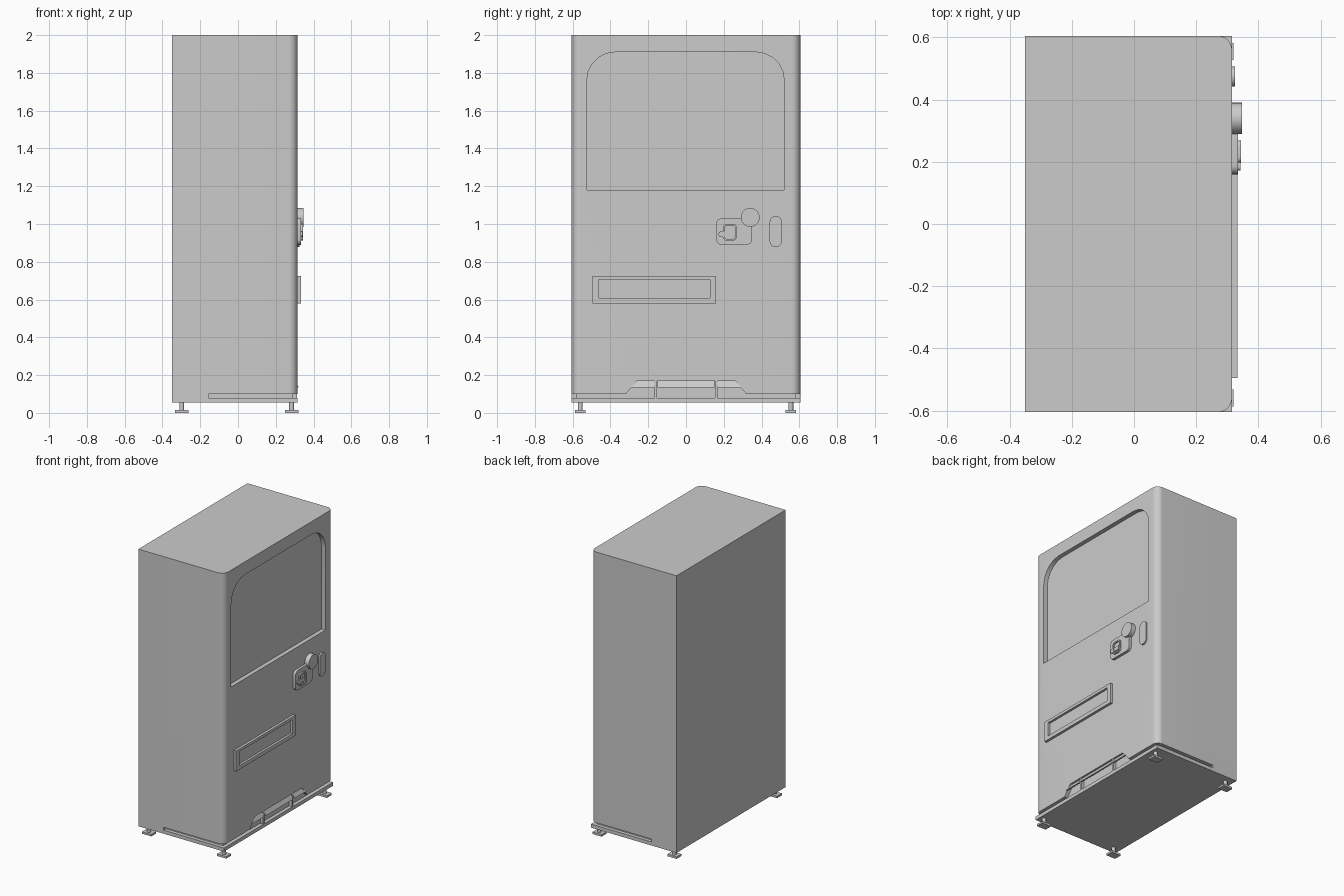
import bpy, bmesh
from math import sin, cos, pi

if "Cube" in bpy.data.objects:
    bpy.data.objects.remove(bpy.data.objects["Cube"])

FRONT = 0.315  # x of the door face


def prism(name, pts, lo, hi, axis='x'):
    """Extrude a 2D outline: (y, z) along x, or (x, y) along z."""
    bm = bmesh.new()
    place = (lambda p, t: (t, p[0], p[1])) if axis == 'x' else (lambda p, t: (p[0], p[1], t))
    a = [bm.verts.new(place(p, lo)) for p in pts]
    b = [bm.verts.new(place(p, hi)) for p in pts]
    n = len(pts)
    bm.faces.new(a)
    bm.faces.new(b)
    for i in range(n):
        bm.faces.new((a[i], a[(i + 1) % n], b[(i + 1) % n], b[i]))
    bmesh.ops.recalc_face_normals(bm, faces=bm.faces)
    me = bpy.data.meshes.new(name)
    bm.to_mesh(me)
    bm.free()
    ob = bpy.data.objects.new(name, me)
    bpy.context.collection.objects.link(ob)
    return ob


def rounded(x0, x1, y0, y1, radii=(0, 0, 0, 0), seg=6):
    """Rectangle outline with radii for corners (x1y1, x0y1, x0y0, x1y0)."""
    out = []
    for k, r in enumerate(radii):
        sx, sy = ((1, 1), (-1, 1), (-1, -1), (1, -1))[k]
        cx = x1 - r if sx > 0 else x0 + r
        cy = y1 - r if sy > 0 else y0 + r
        steps = seg if r else 0
        for i in range(steps + 1):
            a = k * pi / 2 + (i / steps * pi / 2 if steps else 0)
            out.append((cx + r * cos(a), cy + r * sin(a)))
    return out


def circle(cx, cy, r, n=32):
    return [(cx + r * cos(2 * pi * i / n), cy + r * sin(2 * pi * i / n)) for i in range(n)]


def cut(ob, cutter):
    m = ob.modifiers.new("cut", 'BOOLEAN')
    m.operation, m.solver, m.object = 'DIFFERENCE', 'EXACT', cutter
    bpy.context.view_layer.objects.active = ob
    bpy.ops.object.modifier_apply(modifier=m.name)
    bpy.data.objects.remove(cutter)


def smooth(ob):
    bpy.ops.object.select_all(action='DESELECT')
    ob.select_set(True)
    bpy.context.view_layer.objects.active = ob
    bpy.ops.object.shade_smooth_by_angle(angle=0.6)


# Cabinet with rounded front corners
cabinet = prism("cabinet", rounded(-0.35, FRONT, -0.605, 0.605, (0.045, 0, 0, 0.045), 8), 0.08, 2.0, 'z')
# Display window recess
cut(cabinet, prism("window_cutter", rounded(-0.525, 0.52, 1.18, 1.91, (0.15, 0.15, 0, 0), 5), 0.285, 0.4))
# Groove above the base plate
cut(cabinet, prism("groove_cutter", [(-0.155, -0.7), (0.4, -0.7), (0.4, 0.7), (-0.155, 0.7),
                                     (-0.155, 0.58), (0.29, 0.58), (0.29, -0.58), (-0.155, -0.58)], 0.07, 0.1, 'z'))
# Vent recess
cut(cabinet, prism("vent_cutter", [(-0.345, 0.07), (0.345, 0.07), (0.26, 0.17), (-0.26, 0.17)], 0.29, 0.4))
smooth(cabinet)

# Base plate
prism("base_plate", rounded(-0.35, FRONT, -0.605, 0.605), 0.055, 0.08, 'z')

# Vent louvres, sloping outwards, and upright bars
for name, pts in (("left", [(-0.298, 0.135), (-0.168, 0.135), (-0.168, 0.17), (-0.262, 0.17)]),
                  ("middle", rounded(-0.152, 0.152, 0.135, 0.17)),
                  ("right", [(0.168, 0.135), (0.298, 0.135), (0.262, 0.17), (0.168, 0.17)])):
    louvre = prism("vent_louvre_" + name, pts, 0.292, 0.302)
    for v in louvre.data.vertices:
        v.co.x += (0.17 - v.co.z) * 0.57
for s in (-1, 1):
    prism("vent_bar", rounded(s * 0.16 - 0.007, s * 0.16 + 0.007, 0.08, 0.17), 0.288, 0.312)

# Levelling feet
for x in (-0.298, 0.284):
    for y in (-0.56, 0.555):
        prism("foot_pad", rounded(x - 0.036, x + 0.036, y - 0.027, y + 0.027), 0, 0.014, 'z')
        smooth(prism("foot_stem", circle(x, y, 0.013, 16), 0.014, 0.056, 'z'))

# Delivery hatch frame
hatch = prism("delivery_hatch", rounded(-0.495, 0.16, 0.58, 0.725), FRONT - 0.005, 0.333)
cut(hatch, prism("hatch_cutter", rounded(-0.46, 0.128, 0.607, 0.705), 0.317, 0.4))

# Coin panel, slot surround, lever, lock and handle
panel = prism("coin_panel", rounded(0.16, 0.35, 0.89, 1.03, (0.03,) * 4), FRONT - 0.005, 0.334)
smooth(panel)
surround = prism("coin_surround", rounded(0.197, 0.268, 0.912, 1.0, (0.018,) * 4), 0.33, 0.344)
cut(surround, prism("surround_cutter", rounded(0.206, 0.259, 0.921, 0.991, (0.012,) * 4), 0.335, 0.4))
smooth(surround)
smooth(prism("coin_lever", rounded(0.172, 0.255, 0.932, 0.96, (0.004, 0.012, 0.012, 0.004)), 0.33, 0.342))
smooth(prism("lock", circle(0.34, 1.035, 0.05), FRONT - 0.005, 0.348))
smooth(prism("side_slot_plate", rounded(0.443, 0.507, 0.877, 1.042, (0.0315,) * 4, 8), FRONT - 0.005, 0.325))
